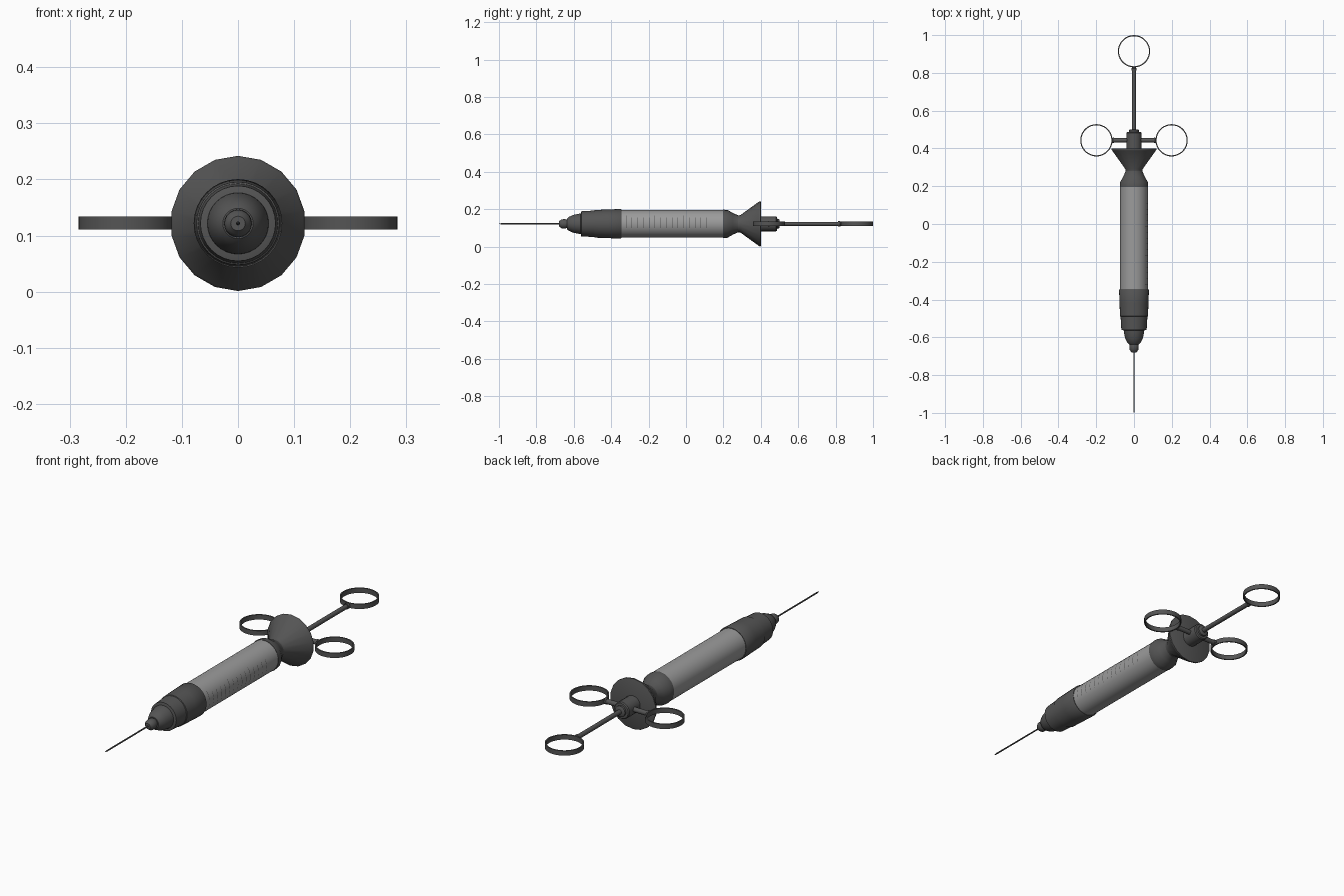
import bpy, bmesh
from math import pi, sin, cos, radians
from mathutils import Matrix, Vector

if "Cube" in bpy.data.objects:
    bpy.data.objects.remove(bpy.data.objects["Cube"])

ZC = 0.1215  # height of the syringe axis


def material(name, grey):
    m = bpy.data.materials.new(name)
    m.diffuse_color = (grey, grey, grey, 1)
    m.use_nodes = True
    m.node_tree.nodes["Principled BSDF"].inputs["Base Color"].default_value = m.diffuse_color
    return m


DARK = material("dark_metal", 0.09)
GLASS = material("glass_grey", 0.33)


def finish(name, bm, mat, smooth=35):
    bmesh.ops.recalc_face_normals(bm, faces=bm.faces)
    mesh = bpy.data.meshes.new(name)
    bm.to_mesh(mesh)
    bm.free()
    ob = bpy.data.objects.new(name, mesh)
    bpy.context.collection.objects.link(ob)
    mesh.materials.append(mat)
    bpy.ops.object.select_all(action='DESELECT')
    ob.select_set(True)
    bpy.context.view_layer.objects.active = ob
    bpy.ops.object.shade_smooth_by_angle(angle=radians(smooth))
    return ob


def lathe(name, profile, segs, mat=DARK, smooth=35, place=None, closed=False):
    """Spin (y, radius) points about the y axis, then place the result."""
    place = place or Matrix.Translation((0, 0, ZC))
    bm = bmesh.new()
    rings = []
    for y, r in profile:
        rings.append([bm.verts.new(place @ Vector((
            r * sin(2 * pi * i / segs), y, r * cos(2 * pi * i / segs))))
            for i in range(segs)])
    pairs = list(zip(rings, rings[1:]))
    if closed:
        pairs.append((rings[-1], rings[0]))
    else:
        bm.faces.new(rings[0])
        bm.faces.new(rings[-1])
    for a, b in pairs:
        for i in range(segs):
            j = (i + 1) % segs
            bm.faces.new((a[i], a[j], b[j], b[i]))
    return finish(name, bm, mat, smooth)


# needle and its stepped nose
lathe("needle", [(-1.0, 0.001), (-0.985, 0.0035), (-0.66, 0.0035)], 10)
lathe("needle_hub", [(-0.68, 0.013), (-0.672, 0.019), (-0.665, 0.024),
                     (-0.645, 0.025), (-0.635, 0.021), (-0.615, 0.024)], 20)
lathe("nose_cone", [(-0.637, 0.027), (-0.628, 0.036), (-0.605, 0.047),
                    (-0.57, 0.054), (-0.55, 0.056)], 32)

# front cap in two steps
lathe("front_cap", [(-0.563, 0.054), (-0.56, 0.067), (-0.49, 0.071),
                    (-0.488, 0.074), (-0.42, 0.0765), (-0.35, 0.079),
                    (-0.345, 0.076)], 32)

# barrel
lathe("barrel", [(-0.36, 0.0735), (0.21, 0.0735)], 32, GLASS)

# graduation marks on the right side of the barrel
bm = bmesh.new()
for k in range(15):
    y = -0.32 + k * 0.0307
    top = 38 if k % 5 == 0 else 28
    rows = []
    for i in range(9):
        a = radians(-18 + (top + 18) * i / 8)
        rows.append([bm.verts.new((0.0742 * cos(a), y + d, ZC + 0.0742 * sin(a)))
                     for d in (-0.0012, 0.0012)])
    for p, q in zip(rows, rows[1:]):
        bm.faces.new((p[0], p[1], q[1], q[0]))
finish("graduation_marks", bm, DARK)

# rear collar, waist and flared flange
lathe("rear_collar", [(0.197, 0.0755), (0.222, 0.0745), (0.25, 0.058),
                      (0.28, 0.045), (0.29, 0.045)], 18)
lathe("flared_flange", [(0.275, 0.045), (0.29, 0.046), (0.388, 0.117),
                        (0.393, 0.1205), (0.399, 0.1205), (0.401, 0.116)], 18)

# plunger guide behind the flange
lathe("plunger_guide", [(0.395, 0.040), (0.482, 0.040), (0.487, 0.036),
                        (0.488, 0.026), (0.497, 0.026), (0.501, 0.020)], 18)

# plunger rod with an end collar
lathe("plunger_rod", [(0.48, 0.011), (0.812, 0.011), (0.812, 0.014),
                      (0.824, 0.014), (0.832, 0.008)], 14)

# finger grip arms
for side, name in ((1, "right"), (-1, "left")):
    place = (Matrix.Translation((0, 0.443, ZC))
             @ Matrix.Rotation(-side * pi / 2, 4, 'Z'))
    lathe(name + "_grip_arm", [(0.03, 0.0115), (0.105, 0.0115), (0.105, 0.014),
                               (0.112, 0.014), (0.118, 0.008)], 14, place=place)

# thumb and finger rings: flat bands lying level
BAND = [(-0.0115, 0.0855), (0.0115, 0.0855), (0.0115, 0.0795), (-0.0115, 0.0795)]
for name, x, y in (("right_finger_ring", 0.199, 0.443),
                   ("left_finger_ring", -0.199, 0.443),
                   ("thumb_ring", 0, 0.9145)):
    place = Matrix.Translation((x, y, ZC + 0.001)) @ Matrix.Rotation(pi / 2, 4, 'X')
    lathe(name, BAND, 36, place=place, closed=True)
